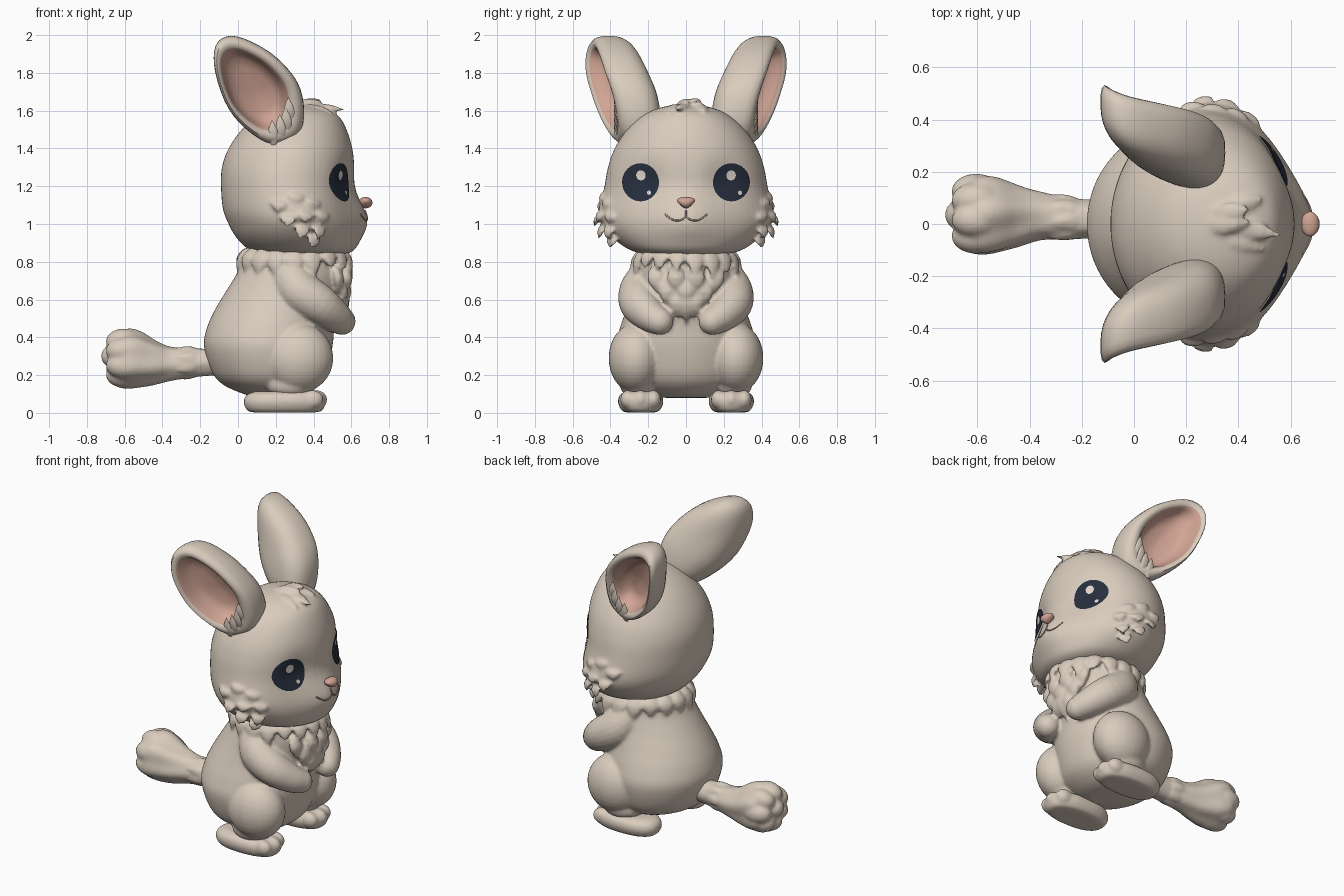
import bpy, bmesh, math, random
from mathutils import Vector
from mathutils.bvhtree import BVHTree

if "Cube" in bpy.data.objects:
    bpy.data.objects.remove(bpy.data.objects["Cube"])

random.seed(4)
TAU = math.tau


def material(name, rgb):
    m = bpy.data.materials.new(name)
    m.diffuse_color = (*rgb, 1)
    m.use_nodes = True
    m.node_tree.nodes["Principled BSDF"].inputs["Base Color"].default_value = m.diffuse_color
    return m


FUR = material("beige_fur", (0.70, 0.605, 0.512))
PINK = material("soft_pink", (0.64, 0.375, 0.30))
DARK = material("dark_navy", (0.02, 0.028, 0.048))
SHINE = material("eye_shine", (0.78, 0.71, 0.63))
MOUTH = material("mouth_brown", (0.48, 0.34, 0.28))


def finish(bm, name, mats, angle=50, fix=True):
    if fix:
        bmesh.ops.recalc_face_normals(bm, faces=bm.faces[:])
    me = bpy.data.meshes.new(name)
    bm.to_mesh(me)
    bm.free()
    ob = bpy.data.objects.new(name, me)
    bpy.context.collection.objects.link(ob)
    for m in mats:
        me.materials.append(m)
    select([ob])
    bpy.ops.object.shade_smooth_by_angle(angle=math.radians(angle))
    return ob


def select(obs):
    bpy.ops.object.select_all(action='DESELECT')
    for o in obs:
        o.select_set(True)
    bpy.context.view_layer.objects.active = obs[0]


def fuse(obs, voxel=0.011, rounds=3):
    """Melt overlapping fur parts into one sculpted skin."""
    select(obs)
    if len(obs) > 1:
        bpy.ops.object.join()
    ob = bpy.context.view_layer.objects.active
    r = ob.modifiers.new("fuse", 'REMESH')
    r.mode, r.voxel_size = 'VOXEL', voxel
    s = ob.modifiers.new("soften", 'SMOOTH')
    s.factor, s.iterations = 0.5, rounds
    for m in ("fuse", "soften"):
        bpy.ops.object.modifier_apply(modifier=m)
    bpy.ops.object.shade_smooth_by_angle(angle=math.radians(60))


def smooth(pts, steps=4, closed=False):
    """Catmull-Rom through tuples of any length."""
    n, out = len(pts), []
    get = (lambda i: pts[i % n]) if closed else (lambda i: pts[max(0, min(n - 1, i))])
    for i in range(n if closed else n - 1):
        a, b, c, d = (get(i + k) for k in (-1, 0, 1, 2))
        for k in range(steps):
            t = k / steps
            out.append(tuple(0.5 * (2*q + (r-p)*t + (2*p-5*q+4*r-s)*t*t + (3*q-p-3*r+s)*t**3)
                             for p, q, r, s in zip(a, b, c, d)))
    return out if closed else out + [pts[-1]]


def skin(bm, rings, mat=lambda i: 0):
    """Bridge equal-length rings and cap both ends."""
    vs = [[bm.verts.new(p) for p in r] for r in rings]
    n = len(vs[0])
    for i in range(len(vs) - 1):
        for j in range(n):
            f = bm.faces.new((vs[i][j], vs[i][(j+1) % n], vs[i+1][(j+1) % n], vs[i+1][j]))
            f.material_index = mat(i)
    bm.faces.new(vs[0]).material_index = mat(0)
    bm.faces.new(vs[-1]).material_index = mat(len(vs) - 2)


def loft(name, rows, cy=0, power=2.0, n=64, shape=lambda p: p):
    """Stack of ovals; rows are (z, x_back, x_front, half_width)."""
    rings, e = [], 2 / power
    for z, xb, xf, w in smooth(rows):
        ring = []
        for j in range(n):
            c, s = math.cos(TAU*j/n), math.sin(TAU*j/n)
            ring.append(shape(Vector(((xb+xf)/2 + (xf-xb)/2*math.copysign(abs(c)**e, c),
                                      cy + w*math.copysign(abs(s)**e, s), z))))
        rings.append(ring)
    bm = bmesh.new()
    skin(bm, rings)
    return finish(bm, name, [FUR])


def sweep(bm, rows, n=20, ridge=0.0, lobes=6):
    """Round-ended tube; rows are (x, y, z, radius)."""
    rows = smooth(rows)
    P = [Vector(r[:3]) for r in rows]
    R = [r[3] for r in rows]
    d0, d1 = (P[0]-P[1]).normalized(), (P[-1]-P[-2]).normalized()
    caps = [math.radians(a) for a in (25, 50, 70, 85)]
    P = [P[0]+d0*R[0]*math.sin(a) for a in caps[::-1]] + P + [P[-1]+d1*R[-1]*math.sin(a) for a in caps]
    R = [R[0]*math.cos(a) for a in caps[::-1]] + R + [R[-1]*math.cos(a) for a in caps]
    rings = []
    for i, (p, r) in enumerate(zip(P, R)):
        d = (P[min(i+1, len(P)-1)] - P[max(i-1, 0)]).normalized()
        u = d.cross(Vector((0.13, 0.2, 1))).normalized()
        v = d.cross(u)
        rings.append([p + (u*math.cos(TAU*j/n) + v*math.sin(TAU*j/n)) * r *
                      (1 + ridge*min(1, r/0.12)**2*math.cos(lobes*TAU*j/n + 6*i/len(P))) for j in range(n)])
    skin(bm, rings)


def tuft(bm, a, b, out, w, thick=0.4):
    """Flat, bowed, pointed lock of fur from a to b, facing out."""
    a, b, out = Vector(a), Vector(b), Vector(out).normalized()
    d = (b - a).normalized()
    side = d.cross(out).normalized()
    up = side.cross(d)
    rings = []
    for t, r in ((0, .45), (.2, .85), (.42, 1), (.65, .8), (.85, .38), (1, .03)):
        c = a.lerp(b, t) + up*math.sin(t*math.pi)*w*0.3
        rings.append([c + side*math.cos(TAU*j/10)*w*r + up*math.sin(TAU*j/10)*w*r*thick for j in range(10)])
    skin(bm, rings)


def ball(bm, c, r):
    g = bmesh.ops.create_uvsphere(bm, u_segments=28, v_segments=16, radius=1)
    for v in g['verts']:
        v.co = Vector(c) + Vector([v.co[k]*r[k] for k in range(3)])


def tree(ob):
    return BVHTree.FromPolygons([v.co for v in ob.data.vertices], [p.vertices for p in ob.data.polygons])


def bump(*terms):
    return math.exp(-sum((d/w)**2 for d, w in terms))


def muzzle(p):
    """Soft snout, shallow eye sockets and swollen cheeks."""
    x, y, z = p
    if x > 0.3:
        p.x += min(1, (x-.3)/.2) * (.048*bump((y, .16), (z-1.03, .13)) + .022*bump((y, .33), (z-.99, .11))
                                    - .024*bump((abs(y)-.2, .09), (z-1.23, .1)))
    p.y *= 1 + .07*bump((z-1.04, .1), (x-.36, .18))
    return p


# Body and head
body = loft("body", [(.08, .1, .3, .12), (.1, .03, .36, .2), (.15, -.08, .43, .29), (.22, -.14, .47, .34),
                     (.35, -.18, .5, .37), (.45, -.165, .51, .35), (.55, -.12, .525, .315), (.65, -.06, .55, .285),
                     (.75, 0, .565, .265), (.85, .03, .555, .24), (.92, .1, .5, .15)])
head = loft("head", [(.832, .2, .52, .14), (.842, .12, .57, .23), (.87, .05, .605, .31), (.93, -.01, .615, .385),
                     (1, -.05, .617, .428), (1.08, -.08, .615, .44), (1.2, -.09, .61, .43),
                     (1.3, -.085, .615, .413), (1.4, -.05, .605, .378), (1.5, .02, .575, .312),
                     (1.57, .1, .535, .235), (1.61, .18, .47, .155), (1.63, .26, .4, .07), (1.634, .31, .35, .02)],
            shape=muzzle)
head_tree, body_tree = tree(head), tree(body)
head_parts, body_parts = [head], [body]


def on_face(y, z, lift, t=head_tree):
    p, nrm, *_ = t.ray_cast(Vector((2, y, z)), Vector((-1, 0, 0)))
    return p + nrm*lift


# Ears: outline in x and z, domed back, thick rolled rim, pink dish set toward the back
OUTLINE = [(-.05, 1.995), (-.12, 1.94), (-.12, 1.8), (-.05, 1.61), (.07, 1.48), (.2, 1.42), (.32, 1.47),
           (.35, 1.6), (.315, 1.75), (.2, 1.885), (.06, 1.97)]
BACK = [(math.sin(a)**.75, -.05 - .19*math.cos(a)**.85) for a in (math.radians(2 + 8.7*k) for k in range(11))]
FRONT = [(.995, -.015), (.965, .012), (.9, .026), (.83, .024), (.76, .012), (.71, -.012),
         (.66, -.045), (.57, -.08), (.4, -.1), (.02, -.11)]
for side, label in ((1, "left"), (-1, "right")):
    rings = []
    for i, (s, dy) in enumerate(BACK + FRONT):
        ring, shift = [], -.1*(1-max(s, .65)) if i >= len(BACK) else 0
        for px, pz in smooth(OUTLINE, 4, True):
            x, z = .13 + s*(px-.13) + shift, 1.69 + s*(pz-1.69) - shift*.4
            y = .368 - .3*(x-.32) + .2*(z-1.75) - 1.1*max(0, z-1.75)**2 + dy
            ring.append((x, side*y, z))
        rings.append(ring)
    bm = bmesh.new()
    skin(bm, rings, lambda i: 1 if i >= len(BACK) + 4 else 0)
    finish(bm, label + "_ear", [FUR, PINK])

    # Fur locks at the front of the ear opening
    bm = bmesh.new()
    for x, z in ((.19, 1.47), (.23, 1.5), (.26, 1.54), (.275, 1.59)):
        tuft(bm, (x, side*.35, z-.05), (x-.01, side*.378, z+.08), (0, side, 0), .028, .3)
    finish(bm, label + "_ear_fur", [FUR])

    # Eye plate and highlights draped on the face
    for name, mat, cy, cz, ry, rz, lift in (("eye", DARK, side*.237, 1.22, .097, .102, .006),
                                            ("eye_highlight", SHINE, side*.235, 1.258, .025, .027, .0095),
                                            ("eye_glint", SHINE, side*.237+.045, 1.163, .01, .012, .0095)):
        bm = bmesh.new()
        vs = [[bm.verts.new(on_face(cy + ry*q*math.cos(TAU*j/32), cz + rz*q*math.sin(TAU*j/32), lift))
               for j in range(32)] for q in (.05, .3, .6, .85, 1)]
        bm.faces.new(vs[0])
        for a, b in zip(vs, vs[1:]):
            for j in range(32):
                bm.faces.new((a[j], b[j], b[(j+1) % 32], a[(j+1) % 32]))
        finish(bm, label + "_" + name, [mat], fix=False)

    # Cheek fur
    bm = bmesh.new()
    for x, z in ((.22, 1.13), (.31, 1.17), (.4, 1.14), (.27, 1.05), (.36, 1.07), (.45, 1.07),
                 (.34, .99), (.43, .99), (.4, .94)):
        p, nrm, *_ = head_tree.ray_cast(Vector((x, side*2, z)), Vector((0, -side, 0)))
        tuft(bm, p - nrm*.018, p + nrm*.014 + Vector((-.01, side*.008, -.07)), nrm, .046, .3)
    head_parts.append(finish(bm, label + "_cheek_fur", [FUR]))

    # Arm with paw
    bm = bmesh.new()
    sweep(bm, [(.28, side*.2, .71, .11), (.33, side*.24, .64, .115), (.43, side*.245, .575, .105),
               (.51, side*.19, .515, .088), (.55, side*.14, .485, .074)])
    body_parts.append(finish(bm, label + "_arm", [FUR]))

    # Thigh, foot and toes
    bm = bmesh.new()
    ball(bm, (.32, side*.265, .29), (.185, .145, .185))
    ball(bm, (.28, side*.25, .15), (.13, .1, .08))
    body_parts.append(finish(bm, label + "_thigh", [FUR]))
    foot = loft(label + "_foot", [(.002, .09, .4, .07), (.012, .05, .445, .1), (.055, .03, .465, .12),
                                  (.095, .045, .455, .11), (.114, .09, .42, .075)], cy=side*.24, power=2.4, n=40)
    bm = bmesh.new()
    for k in (-1, 0, 1):
        ball(bm, (.415 - .02*abs(k), side*.24 + k*.068, .07), (.058, .04, .05))
    fuse([foot, finish(bm, label + "_toes", [FUR])], .009, 6)

    # Half of the smile
    bm = bmesh.new()
    sweep(bm, [(*on_face(side*y, z, .001), .0045) for y, z in
               ((0, 1.07), (.002, 1.04), (.03, 1.02), (.07, 1.022), (.11, 1.05))], n=8)
    finish(bm, label + "_smile", [MOUTH])

# Nose: rounded triangle
bm = bmesh.new()
ball(bm, (.675, 0, 1.113), (.037, .052, .03))
for v in bm.verts:
    v.co.y *= 1 + (v.co.z - 1.125)*14
finish(bm, "nose", [PINK])

# Neck ruff all round, then longer chest locks
bm = bmesh.new()
for k in range(18):
    a = TAU*(k + .5)/18
    c, s = math.cos(a), math.sin(a)
    tuft(bm, (.29 + .25*c, .235*s, .87), (.305 + .305*c, .285*s, random.uniform(.71, .76)), (c, s, .2), .05)
body_parts.append(finish(bm, "neck_ruff", [FUR]))
bm = bmesh.new()
for z, count, spread in ((.65, 2, .045), (.71, 3, .1), (.78, 4, .16)):
    for k in range(count):
        y = spread*(2*k/(count-1) - 1)
        p = on_face(y, z, .005, body_tree)
        q = on_face(y*.85, z - .15, .022, body_tree)
        tuft(bm, p, q, (1, y, .2), .05, .6)
tuft(bm, on_face(0, .66, .01, body_tree), on_face(0, .48, .015, body_tree), (1, 0, 0), .05, .6)
body_parts.append(finish(bm, "chest_fur", [FUR]))

# Forelock on top of the head
bm = bmesh.new()
for a, b in (((.32, .01, 1.615), (.58, -.05, 1.6)), ((.29, .03, 1.615), (.46, .06, 1.655)),
             ((.3, -.03, 1.61), (.5, -.1, 1.595)), ((.33, .05, 1.61), (.5, .1, 1.6)),
             ((.27, -.01, 1.615), (.45, .01, 1.65))):
    tuft(bm, a, b, (0, 0, 1), .04, .5)
head_parts.append(finish(bm, "forelock", [FUR]))

# Bushy tail with a lobed tip and locks near the root
bm = bmesh.new()
sweep(bm, [(-.1, .02, .27, .07), (-.24, .02, .265, .078), (-.36, .03, .26, .092), (-.46, .03, .265, .122),
           (-.56, .033, .283, .152), (-.63, .035, .297, .14), (-.665, .035, .3, .06)], n=48, ridge=.05)
for k in range(7):
    a = TAU*k/7
    c, s = math.cos(a), math.sin(a)
    tuft(bm, (-.18, .02 + .05*c, .27 + .05*s), (-.33, .025 + .088*c, .262 + .085*s), (0, c, s), .03)
    ball(bm, (-.605, .035 + .09*c, .29 + .09*s), (.095, .068, .068))
tail = finish(bm, "tail", [FUR])

for group in (head_parts, body_parts, [tail]):
    fuse(group)
